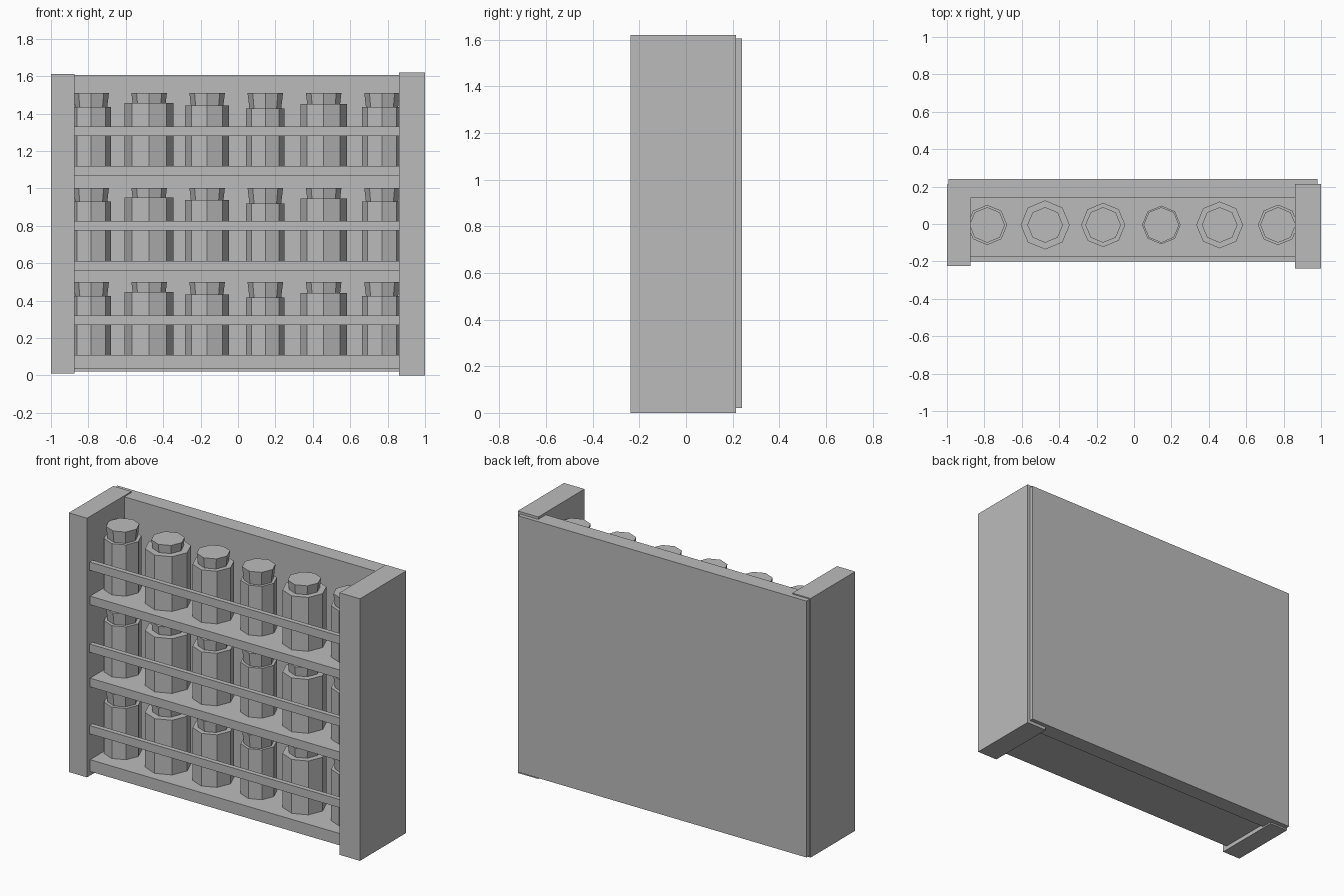
import bpy, bmesh, math
from mathutils import Matrix

if "Cube" in bpy.data.objects:
    bpy.data.objects.remove(bpy.data.objects["Cube"])

grey = bpy.data.materials.new("plain grey")
grey.diffuse_color = (0.5, 0.5, 0.5, 1)
grey.use_nodes = True
grey.node_tree.nodes["Principled BSDF"].inputs["Base Color"].default_value = grey.diffuse_color


def finish(name, bm):
    mesh = bpy.data.meshes.new(name)
    bm.to_mesh(mesh)
    bm.free()
    mesh.materials.append(grey)
    ob = bpy.data.objects.new(name, mesh)
    bpy.context.collection.objects.link(ob)
    return ob


def box(name, x, y, z):
    """Box from (min, max) ranges on each axis."""
    bm = bmesh.new()
    bmesh.ops.create_cube(bm, size=1)
    for v in bm.verts:
        v.co = [r[0] if c < 0 else r[1] for c, r in zip(v.co, (x, y, z))]
    return finish(name, bm)


def drum(bm, r_low, r_top, z0, z1, x, y):
    """Eight-sided drum with a corner facing the front."""
    bmesh.ops.create_cone(bm, cap_ends=True, segments=8, radius1=r_low,
                          radius2=r_top, depth=z1 - z0,
                          matrix=Matrix.Translation((x, y, (z0 + z1) / 2)))


# Case: two uneven side panels and a back board
box("left_side", (-1.0, -0.875), (-0.225, 0.21), (0.01, 1.612))
box("right_side", (0.86, 1.0), (-0.237, 0.215), (0.0, 1.62))
box("back_board", (-0.992, 0.982), (0.14, 0.24), (0.02, 1.605))

# Jars: x position, body radius, body height
jars = [(-0.785, 0.107, 0.317), (-0.475, 0.131, 0.338), (-0.165, 0.118, 0.325),
        (0.146, 0.103, 0.308), (0.458, 0.125, 0.333), (0.77, 0.108, 0.317)]

# Three rows: shelf, retaining rail, jars with flared lids
for row, (bottom, top) in enumerate([(0.035, 0.108), (0.558, 0.612), (1.066, 1.119)], 1):
    box(f"shelf_{row}", (-0.89, 0.875), (-0.195, 0.15), (bottom, top))
    box(f"rail_{row}", (-0.89, 0.875), (-0.2, -0.17), (top + 0.162, top + 0.213))
    for n, (x, r, h) in enumerate(jars, 1):
        bm = bmesh.new()
        drum(bm, r, r, top - 0.005, top + h, x, -0.005)
        finish(f"jar_{row}_{n}", bm)
        bm = bmesh.new()
        drum(bm, 0.083, 0.095, top + 0.29, top + 0.391, x, -0.005)
        finish(f"jar_lid_{row}_{n}", bm)
